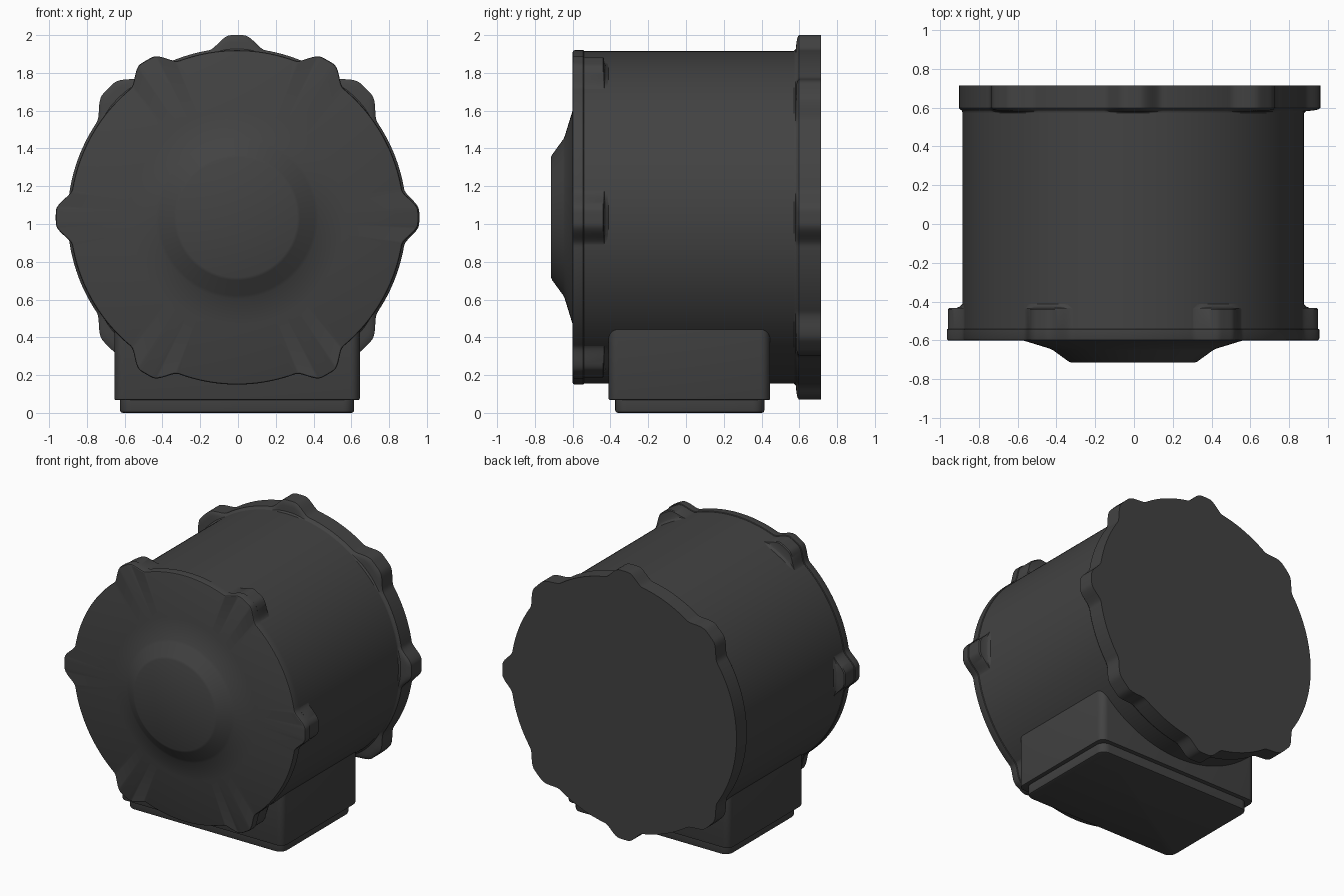
import bpy, bmesh
from math import sin, cos, pi, radians

if "Cube" in bpy.data.objects:
    bpy.data.objects.remove(bpy.data.objects["Cube"])

N = 480            # points around every ring
CX, CZ = -0.005, 1.035

mat = bpy.data.materials.new("dark_grey")
mat.diffuse_color = (0.055, 0.055, 0.055, 1)
mat.use_nodes = True
mat.node_tree.nodes["Principled BSDF"].inputs["Base Color"].default_value = mat.diffuse_color


def finish(name, bm):
    bmesh.ops.recalc_face_normals(bm, faces=bm.faces)
    me = bpy.data.meshes.new(name)
    bm.to_mesh(me)
    bm.free()
    me.materials.append(mat)
    ob = bpy.data.objects.new(name, me)
    bpy.context.collection.objects.link(ob)
    bpy.ops.object.select_all(action='DESELECT')
    ob.select_set(True)
    bpy.context.view_layer.objects.active = ob
    bpy.ops.object.shade_smooth_by_angle(angle=radians(28))
    return ob


def bump(a, lugs):
    """0..1 height of the nearest screw lug at angle a."""
    best = 0.0
    for deg, width in lugs:
        d = abs((a - radians(deg) + pi) % (2 * pi) - pi)
        t = min(max((d - 0.035 * width) / (0.135 * width), 0), 1)
        best = max(best, 1 - t * t * (3 - 2 * t))
    return best


def ring_part(name, rings, lugs=()):
    """Loft rings of (y, base radius, lug height) about the y axis."""
    bm = bmesh.new()
    heights = [bump(2 * pi * i / N, lugs) for i in range(N)]
    loops = []
    for y, r, h in rings:
        loop = []
        for i in range(N):
            a = 2 * pi * i / N
            rad = r + h * heights[i]
            loop.append(bm.verts.new((CX + rad * cos(a), y, CZ + rad * sin(a))))
        loops.append(loop)
    for A, B in zip(loops, loops[1:]):
        for i in range(N):
            j = (i + 1) % N
            bm.faces.new((A[i], A[j], B[j], B[i]))
    bm.faces.new(loops[0])
    bm.faces.new(loops[-1][::-1])
    return finish(name, bm)


def rounded_block(name, x, y, z, corner, edge):
    """Box between (lo, hi) limits: rounded upright corners, softened bottom edge."""
    bm = bmesh.new()
    bmesh.ops.create_cube(bm, size=1)
    for v in bm.verts:
        v.co = [lim[0] if c < 0 else lim[1] for c, lim in zip(v.co, (x, y, z))]
    upright = [e for e in bm.edges if abs(e.verts[0].co.z - e.verts[1].co.z) > 1e-4]
    bmesh.ops.bevel(bm, geom=upright, offset=corner, segments=6, profile=0.5, affect='EDGES')
    low = [e for e in bm.edges if all(abs(v.co.z - z[0]) < 1e-5 for v in e.verts)]
    bmesh.ops.bevel(bm, geom=low, offset=edge, segments=2, profile=0.5, affect='EDGES')
    return finish(name, bm)


front_lugs = [(k * 60, 1.0) for k in range(6)]
# the back flange has no lug on its left side
back_lugs = [(k * 45, 1.15 if k % 2 else 1.0) for k in range(8) if k != 4]

# Main drum
ring_part("drum_body", [(-0.54, 0.88, 0), (0.60, 0.88, 0)])

# Front cover with stepped dome
ring_part("front_cover", [
    (-0.715, 0.318, 0), (-0.708, 0.333, 0), (-0.650, 0.413, 0), (-0.642, 0.430, 0),
    (-0.600, 0.567, 0), (-0.600, 0.876, 0.075), (-0.597, 0.882, 0.075),
    (-0.590, 0.885, 0.075), (-0.544, 0.885, 0.075), (-0.540, 0.881, 0.075)], front_lugs)

# Screw lugs on the drum behind the cover, with a fillet at their ends
ring_part("front_screw_lugs", [
    (-0.540, 0.879, 0.075), (-0.440, 0.879, 0.075), (-0.434, 0.879, 0.068),
    (-0.432, 0.879, 0.030), (-0.426, 0.879, 0.014), (-0.410, 0.879, 0.0)], front_lugs)

# Back flange
ring_part("back_flange", [
    (0.570, 0.879, 0), (0.581, 0.881, 0.010), (0.585, 0.883, 0.045),
    (0.590, 0.890, 0.063), (0.598, 0.897, 0.068), (0.715, 0.897, 0.068)], back_lugs)

# Terminal box under the drum and its cover plate
rounded_block("terminal_box", (-0.655, 0.645), (-0.41, 0.445), (0.068, 0.58), 0.05, 0.008)
rounded_block("terminal_box_plate", (-0.625, 0.615), (-0.375, 0.415), (0.0, 0.075), 0.06, 0.014)
